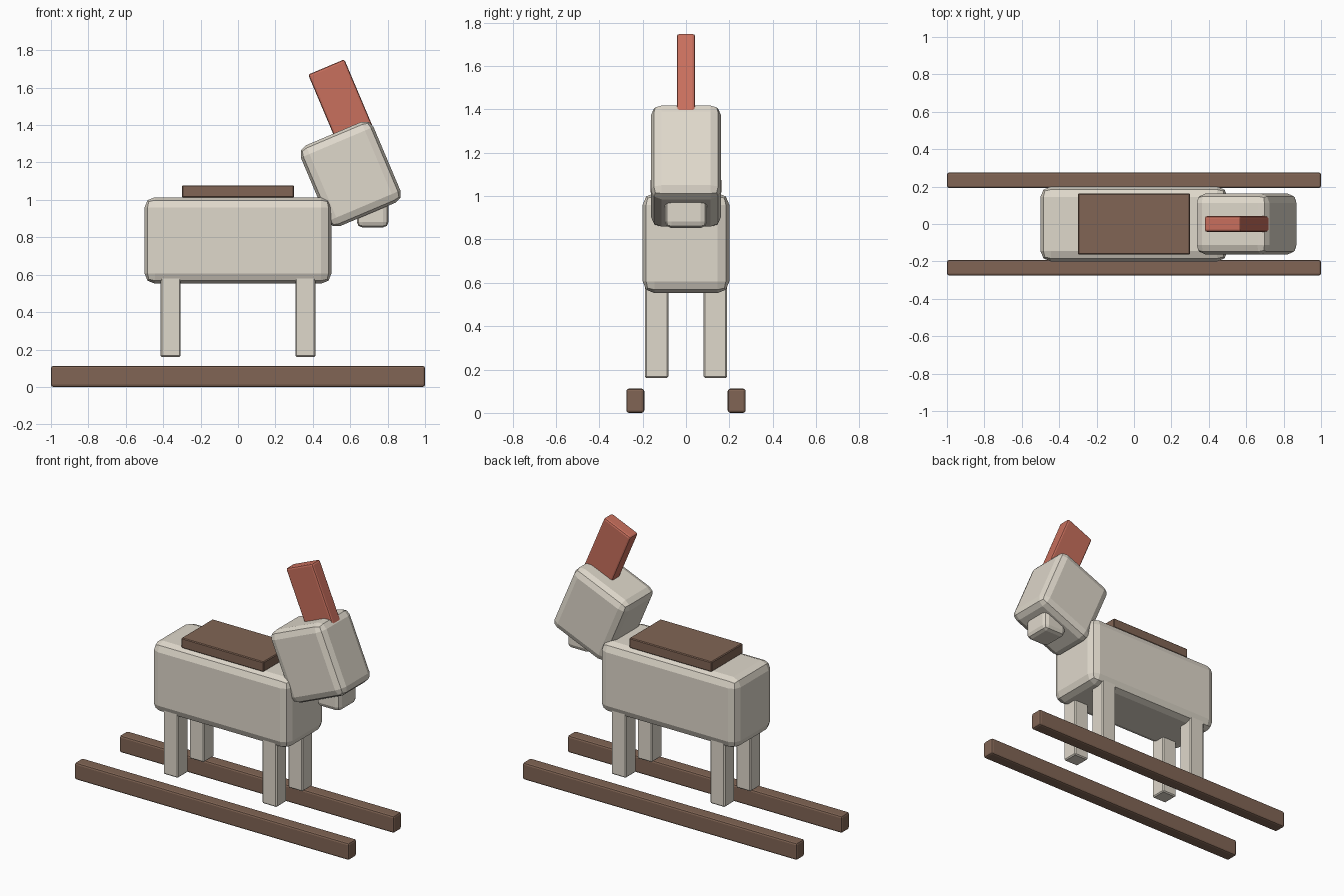
import bpy
from math import cos, sin
from mathutils import Vector

if "Cube" in bpy.data.objects:
    bpy.data.objects.remove(bpy.data.objects["Cube"])


def material(name, color):
    m = bpy.data.materials.new(name)
    m.diffuse_color = (*color, 1)
    m.use_nodes = True
    m.node_tree.nodes["Principled BSDF"].inputs["Base Color"].default_value = m.diffuse_color
    return m


CREAM = material("cream", (0.74, 0.69, 0.60))
BROWN = material("brown", (0.22, 0.13, 0.09))
RED = material("red", (0.58, 0.16, 0.11))


def box(name, center, size, bevel, mat, segments=2, tilt=0.0):
    """Flat-shaded box with bevelled edges, tilted about the y axis."""
    bpy.ops.mesh.primitive_cube_add(size=1, location=center)
    ob = bpy.context.object
    ob.name = name
    ob.scale = size
    bpy.ops.object.transform_apply(location=False, rotation=False, scale=True)
    ob.rotation_euler.y = tilt
    mod = ob.modifiers.new("bevel", "BEVEL")
    mod.width = bevel
    mod.segments = segments
    ob.data.materials.append(mat)
    return ob


# rockers
for label, s in (("front", -1), ("back", 1)):
    box(f"{label}_rocker", (0, s * 0.234, 0.056), (2.0, 0.083, 0.112), 0.012, BROWN)

# body and saddle
box("body", (0, 0, 0.783), (1.0, 0.4, 0.462), 0.055, CREAM)
box("saddle", (0, 0, 1.045), (0.6, 0.326, 0.066), 0.005, BROWN, 1)

# four legs
for end, sx in (("left", -1), ("right", 1)):
    for side, sy in (("front", -1), ("back", 1)):
        box(f"{side}_{end}_leg", (sx * 0.36, sy * 0.135, 0.385),
            (0.107, 0.107, 0.45), 0.007, CREAM, 1)

# tilted head with mane standing on it
TILT = -0.4
HEAD = Vector((0.602, 0, 1.138))


def on_head(x, z):
    return HEAD + Vector((x * cos(TILT) + z * sin(TILT), 0, -x * sin(TILT) + z * cos(TILT)))


box("head", HEAD, (0.422, 0.325, 0.469), 0.05, CREAM, 2, TILT)
box("mane", on_head(0.103, 0.377), (0.21, 0.084, 0.402), 0.012, RED, 2, TILT)

# upright muzzle under the head
box("muzzle", (0.72, 0, 0.945), (0.17, 0.195, 0.185), 0.03, CREAM)
